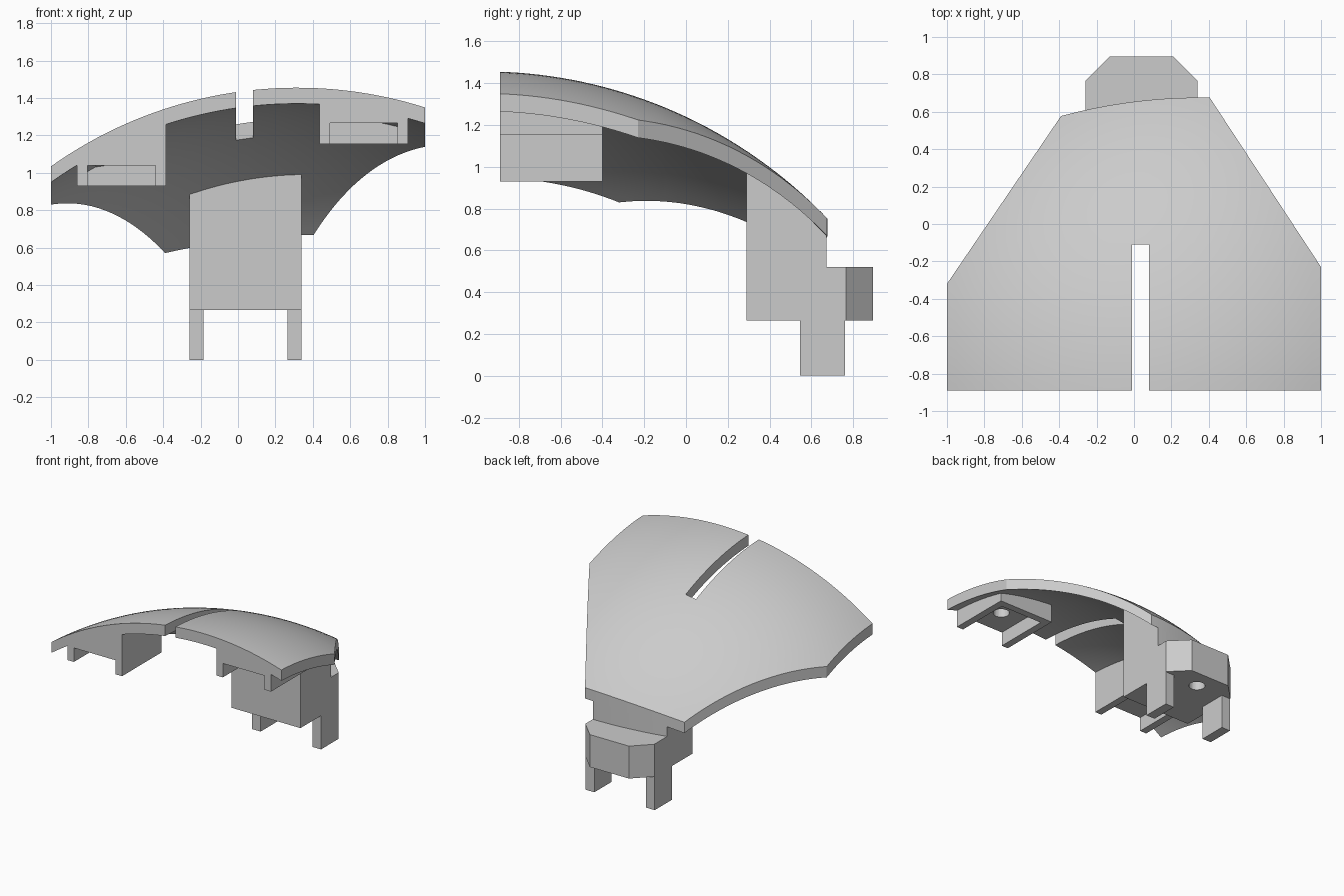
import bpy
import bmesh
import math
from mathutils import Vector

cube = bpy.data.objects.get("Cube")
if cube:
    bpy.data.objects.remove(cube, do_unlink=True)

grey = bpy.data.materials.new("plain_grey")
grey.use_nodes = True
grey.diffuse_color = (0.6, 0.6, 0.6, 1)
grey.node_tree.nodes["Principled BSDF"].inputs["Base Color"].default_value = (0.6, 0.6, 0.6, 1)

CENTRE = Vector((0.316, -0.969, -0.814))
RADIUS = 2.27
THICK = 0.085
FRONT = -0.89


def dome(x, y):
    """Height of the domed upper surface, drooping slightly at one back corner."""
    dx, dy = x - CENTRE.x, y - CENTRE.y
    z = CENTRE.z + math.sqrt(RADIUS ** 2 - dx * dx - dy * dy)
    return z + 0.0356 * dx * max(0, y + 0.6) ** 2


def under_dome(x, y):
    """Just inside the shell, so supports merge into it."""
    return dome(x, y) - THICK + 0.025


def back_edge(x0, x1, inset=0.0, n=16):
    xs = [x0 + (x1 - x0) * i / n for i in range(n + 1)]
    return [(x, 0.676 - inset - 0.18 * (x - 0.35) ** 2) for x in xs]


def rect(x0, x1, y0, y1):
    return [(x0, y0), (x1, y0), (x1, y1), (x0, y1)]


def cut(bm, co, no):
    geom = bm.verts[:] + bm.edges[:] + bm.faces[:]
    bmesh.ops.bisect_plane(bm, geom=geom, dist=1e-5, plane_co=co, plane_no=no)


def prism(name, outline, bottom, top, step=None, slot=None):
    """Extrude a plan outline between two heights, given as numbers or functions."""
    bm = bmesh.new()
    bm.faces.new([bm.verts.new((x, y, 0)) for x, y in outline])
    if slot:
        sx0, sx1, sy = slot
        cut(bm, (sx0, 0, 0), (1, 0, 0))
        cut(bm, (sx1, 0, 0), (1, 0, 0))
        cut(bm, (0, sy, 0), (0, 1, 0))
        inside = [f for f in bm.faces
                  if sx0 < f.calc_center_median().x < sx1 and f.calc_center_median().y < sy]
        bmesh.ops.delete(bm, geom=inside, context='FACES')
    if step:
        for i in range(1, int(2 / step)):
            c = -1 + i * step
            cut(bm, (c, 0, 0), (1, 0, 0))
            cut(bm, (0, c, 0), (0, 1, 0))
    low = bm.verts[:]
    ext = bmesh.ops.extrude_face_region(bm, geom=bm.faces[:], use_keep_orig=True)
    high = [g for g in ext["geom"] if isinstance(g, bmesh.types.BMVert)]
    for verts, height in ((low, bottom), (high, top)):
        for v in verts:
            v.co.z = height(v.co.x, v.co.y) if callable(height) else height
    bmesh.ops.recalc_face_normals(bm, faces=bm.faces[:])
    mesh = bpy.data.meshes.new(name)
    bm.to_mesh(mesh)
    bm.free()
    mesh.materials.append(grey)
    ob = bpy.data.objects.new(name, mesh)
    bpy.context.collection.objects.link(ob)
    return ob


def drill(ob, x, y, z0, z1, radius=0.058):
    ring = [(x + radius * math.cos(a * math.tau / 32), y + radius * math.sin(a * math.tau / 32))
            for a in range(32)]
    cutter = prism(ob.name + "_hole_cutter", ring, z0, z1)
    cutter.hide_render = True
    cutter.hide_set(True)
    cutter.display_type = 'WIRE'
    mod = ob.modifiers.new("screw_hole", 'BOOLEAN')
    mod.operation = 'DIFFERENCE'
    mod.solver = 'EXACT'
    mod.object = cutter


# Domed shell with a slot in the front edge
plan = [(-1, FRONT), (1, FRONT), (1, -0.23)] + back_edge(0.405, -0.39) + [(-1, -0.32)]
shell = prism("domed_shell", plan, lambda x, y: dome(x, y) - THICK, dome,
              step=0.05, slot=(-0.01, 0.08, -0.11))
bpy.ops.object.select_all(action='DESELECT')
shell.select_set(True)
bpy.context.view_layer.objects.active = shell
bpy.ops.object.shade_smooth_by_angle(angle=math.radians(30))


# U-shaped brackets under the front, open to the front, each with a drilled plate
def bracket(side, x0, x1, z_foot, z_plate, wall=0.056, y1=-0.4):
    a, b, y_in = x0 + wall, x1 - wall, y1 - wall
    prism(side + "_bracket_outer_wall", rect(x0, a, FRONT, y1), z_foot, under_dome, 0.1)
    prism(side + "_bracket_inner_wall", rect(b, x1, FRONT, y1), z_foot, under_dome, 0.1)
    prism(side + "_bracket_back_wall", rect(a, b, y_in, y1), z_foot, under_dome, 0.1)
    plate = prism(side + "_bracket_plate", rect(a, b, FRONT, y_in),
                  lambda x, y: min(z_plate, under_dome(x, y) - 0.01), under_dome, 0.1)
    drill(plate, (x0 + x1) / 2, -0.68, z_foot, 1.6)


bracket("right", -0.86, -0.385, 0.93, 1.04)
bracket("left", 0.435, 0.91, 1.155, 1.265)

# Rear stand: upright column, chamfered foot block and two legs
L, R = 0.34, -0.26
prism("stand_column", [(R, 0.29), (L, 0.29)] + back_edge(L, R, 0.004), 0.5, under_dome, 0.1)
foot = prism("stand_foot_block",
             [(R, 0.29), (L, 0.29), (L, 0.765), (0.21, 0.895), (-0.13, 0.895), (R, 0.765)],
             0.265, 0.52)
drill(foot, 0.04, 0.75, 0.1, 0.45)
prism("right_leg", rect(R, R + 0.075, 0.545, 0.76), 0, 0.265)
prism("left_leg", rect(L - 0.075, L, 0.545, 0.76), 0, 0.265)
